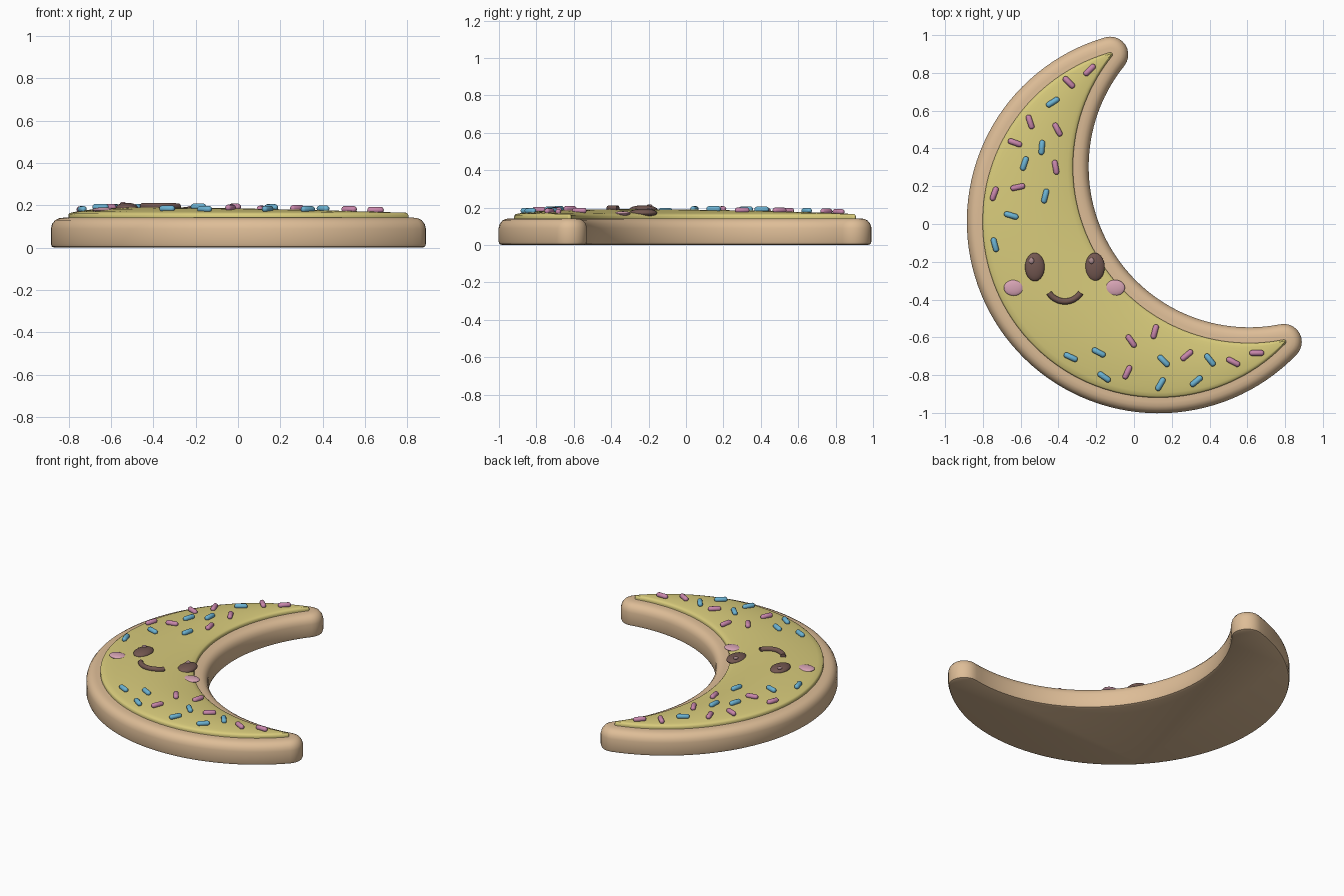
import bpy, bmesh, math
from mathutils import Vector, Matrix

cube = bpy.data.objects.get("Cube")
if cube:
    bpy.data.objects.remove(cube, do_unlink=True)


def material(name, rgb):
    m = bpy.data.materials.new(name)
    m.use_nodes = True
    m.diffuse_color = (*rgb, 1)
    m.node_tree.nodes["Principled BSDF"].inputs["Base Color"].default_value = (*rgb, 1)
    return m


COOKIE = material("baked tan", (0.73, 0.51, 0.31))
ICING = material("yellow icing", (0.69, 0.60, 0.20))
PINK = material("sprinkle pink", (0.58, 0.24, 0.41))
BLUE = material("sprinkle blue", (0.15, 0.45, 0.65))
BROWN = material("chocolate brown", (0.17, 0.095, 0.08))
BLUSH = material("blush pink", (0.68, 0.37, 0.46))
SHINE = material("eye shine", (0.40, 0.25, 0.26))

# Crescent: big circle minus an offset circle, with round tips
C0, R = Vector((0.13, 0.013)), 1.015
C1, r = Vector((0.61, 0.303)), 0.85
AXIS = math.atan2(C1.y - C0.y, C1.x - C0.x)
TIP = math.radians(75)
MARGIN = 0.083          # bare cookie rim around the icing


def direction(a):
    return Vector((math.cos(a), math.sin(a)))


def crescent_outline(ribs=72, cap=10):
    """Counter-clockwise list of (centre, half width, outward direction)."""
    outer, inner = [], []
    span = R + r
    for i in range(ribs + 1):
        u = direction(AXIS + TIP + (math.tau - 2 * TIP) * i / ribs)
        D = C1 - C0
        q = (span ** 2 - D.length_squared) / (2 * (span - D.dot(u)))
        p = C0 + u * q
        outer.append((p, R - q, u))
        inner.append((p, R - q, (C1 - p).normalized()))

    def tip(start, end):
        a = math.atan2(start[2].y, start[2].x)
        b = math.atan2(end[2].y, end[2].x)
        turn = (b - a) % math.tau
        return [(start[0], start[1], direction(a + turn * i / cap)) for i in range(1, cap)]

    return outer + tip(outer[-1], inner[-1]) + inner[::-1] + tip(inner[0], outer[0])


OUTLINE = crescent_outline()


def icing_height(p):
    a = R - (p - C0).length - MARGIN
    b = (p - C1).length - r - MARGIN
    half = max((a + b) / 2, 0.001)
    k = min(max(1 - min(a, b) / half, 0), 1)
    return 0.164 + 0.027 * min(half / 0.28, 1) * (1 - k * k)


def finish(name, bm, mat, angle=40):
    bmesh.ops.recalc_face_normals(bm, faces=bm.faces)
    mesh = bpy.data.meshes.new(name)
    bm.to_mesh(mesh)
    bm.free()
    mesh.materials.append(mat)
    ob = bpy.data.objects.new(name, mesh)
    bpy.context.collection.objects.link(ob)
    bpy.ops.object.select_all(action="DESELECT")
    ob.select_set(True)
    bpy.context.view_layer.objects.active = ob
    bpy.ops.object.shade_smooth_by_angle(angle=math.radians(angle))
    return ob


def crescent(name, profile, mat, cap_top):
    """Stack outline rings; profile rows are (inset, shrink, z or None for dome)."""
    bm = bmesh.new()
    rings = []
    for inset, shrink, z in profile:
        ring = []
        for p, w, u in OUTLINE:
            q = p + u * (w - inset) * shrink
            ring.append(bm.verts.new((q.x, q.y, icing_height(q) if z is None else z)))
        rings.append(ring)
    n = len(OUTLINE)
    for low, high in zip(rings, rings[1:]):
        for i in range(n):
            j = (i + 1) % n
            bm.faces.new((low[i], low[j], high[j], high[i]))
    bm.faces.new(rings[0][::-1])
    if cap_top:
        bm.faces.new(rings[-1])
    else:
        bmesh.ops.remove_doubles(bm, verts=bm.verts, dist=1e-5)
    return finish(name, bm, mat)


# Cookie base with rounded top edge
crescent("cookie_base", [(0.018, 1, 0), (0.005, 1, 0.005), (0, 1, 0.018), (0, 1, 0.09),
                         (0.006, 1, 0.112), (0.02, 1, 0.13), (0.038, 1, 0.139),
                         (0.06, 1, 0.142)], COOKIE, True)

# Domed icing
crescent("icing", [(MARGIN, 1, 0.13), (MARGIN, 1, 0.15), (0.085, 1, 0.159), (0.091, 1, 0.164)]
         + [(0.091, k, None) for k in (0.9, 0.75, 0.6, 0.45, 0.3, 0.15, 0)], ICING, False)


def blob(name, x, y, size, mat, lift=0.0):
    bm = bmesh.new()
    bmesh.ops.create_uvsphere(bm, u_segments=28, v_segments=14, radius=1)
    z = icing_height(Vector((x, y))) + lift
    bm.transform(Matrix.Translation((x, y, z)) @ Matrix.Diagonal((*size, 1)))
    return finish(name, bm, mat)


# Face: eyes, shines and cheeks
for side, x in (("right", -0.525), ("left", -0.207)):
    blob(side + "_eye", x, -0.228, (0.052, 0.075, 0.022), BROWN)
    blob(side + "_eye_shine", x - 0.018, -0.195, (0.014, 0.016, 0.008), SHINE, 0.019)
for side, x in (("right", -0.637), ("left", -0.1)):
    blob(side + "_cheek", x, -0.338, (0.052, 0.042, 0.012), BLUSH)


# Smile: a tube swept along an arc on the icing
def smile(centre, radius, half_angle, thick, steps=20, sides=10):
    bm = bmesh.new()
    rings = []
    for i in range(steps + 1):
        u = direction(-math.pi / 2 + half_angle * (2 * i / steps - 1))
        z = icing_height(centre + u * radius) + 0.006
        ring = []
        for s in range(sides):
            c = direction(math.tau * s / sides) * thick
            q = centre + u * (radius + c.x)
            ring.append(bm.verts.new((q.x, q.y, z + c.y)))
        rings.append(ring)
    for a, b in zip(rings, rings[1:]):
        for s in range(sides):
            t = (s + 1) % sides
            bm.faces.new((a[s], a[t], b[t], b[s]))
    bm.faces.new(rings[0])
    bm.faces.new(rings[-1])
    finish("smile", bm, BROWN)


smile(Vector((-0.366, -0.31)), 0.1, math.radians(57), 0.016)


# Sprinkles: small capsules lying on the icing, as (x, y, angle)
def sprinkle(name, x, y, angle, mat):
    bm = bmesh.new()
    bmesh.ops.create_uvsphere(bm, u_segments=12, v_segments=7, radius=0.0155)
    for v in bm.verts:
        v.co.z += math.copysign(0.024, v.co.z)
    z = icing_height(Vector((x, y))) + 0.008
    bm.transform(Matrix.Translation((x, y, z))
                 @ Matrix.Rotation(math.radians(angle), 4, "Z")
                 @ Matrix.Rotation(math.pi / 2, 4, "Y"))
    finish(name, bm, mat)


PINK_SPOTS = [(-.235, .815, 45), (-.345, .75, -45), (-.55, .54, -72), (-.405, .5, -62),
              (-.63, .43, -20), (-.415, .3, -80), (-.615, .195, 12), (-.74, .16, 70),
              (.11, -.57, 75), (-.015, -.62, -55), (-.035, -.785, 65), (.28, -.695, 40),
              (.525, -.73, -28), (.65, -.683, 0)]
BLUE_SPOTS = [(-.43, .645, 33), (-.488, .405, 85), (-.58, .32, 72), (-.47, .148, 76),
              (-.65, .045, -17), (-.737, -.11, -75), (-.335, -.705, -25), (-.187, -.68, -28),
              (-.158, -.81, -35), (.157, -.725, -45), (.14, -.848, 60), (.33, -.832, 40),
              (.402, -.72, -52)]
for colour, spots, mat in (("pink", PINK_SPOTS, PINK), ("blue", BLUE_SPOTS, BLUE)):
    for i, (x, y, angle) in enumerate(spots):
        sprinkle(f"{colour}_sprinkle_{i + 1}", x, y, angle, mat)
